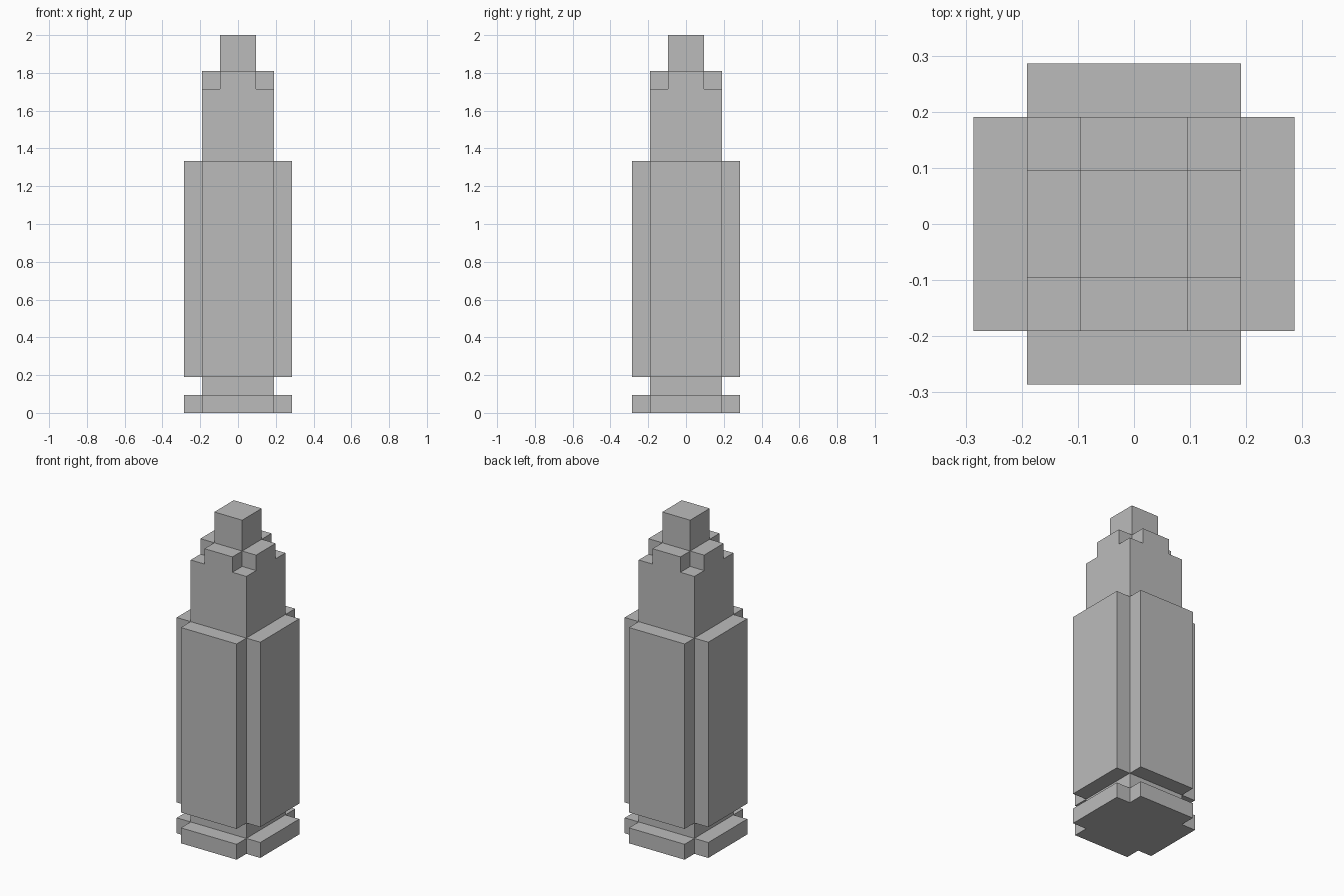
import bpy
import bmesh

cube = bpy.data.objects.get("Cube")
if cube:
    bpy.data.objects.remove(cube, do_unlink=True)

U = 2 / 21  # one block module

stone = bpy.data.materials.new("grey_stone")
stone.use_nodes = True
colour = (0.5, 0.5, 0.5, 1)
stone.diffuse_color = colour
stone.node_tree.nodes["Principled BSDF"].inputs["Base Color"].default_value = colour


def square(half):
    return [(-half, -half), (half, -half), (half, half), (-half, half)]


def cross(arm, half):
    """Plus-shaped outline: one notched corner turned four times."""
    corner = [(arm, -half), (arm, half), (half, half)]
    points = []
    for _ in range(4):
        points += corner
        corner = [(-y, x) for x, y in corner]
    return points


def tier(name, outline, bottom, top):
    """Extrude an outline given in modules between two heights."""
    bm = bmesh.new()
    base = bm.faces.new([bm.verts.new((x * U, y * U, bottom * U)) for x, y in outline])
    result = bmesh.ops.extrude_face_region(bm, geom=[base], use_keep_orig=True)
    raised = [g for g in result["geom"] if isinstance(g, bmesh.types.BMVert)]
    bmesh.ops.translate(bm, vec=(0, 0, (top - bottom) * U), verts=raised)
    bmesh.ops.recalc_face_normals(bm, faces=bm.faces)
    mesh = bpy.data.meshes.new(name)
    bm.to_mesh(mesh)
    bm.free()
    mesh.materials.append(stone)
    obj = bpy.data.objects.new(name, mesh)
    bpy.context.collection.objects.link(obj)


# Base and recessed neck
tier("base_plinth", cross(3, 2), 0, 1)
tier("recessed_neck", square(2), 1, 2)

# Main shaft with a projecting panel on each side
tier("main_shaft", cross(3, 2), 2, 14)

# Stepped crown
tier("upper_shaft", square(2), 14, 18)
tier("notched_crown", cross(2, 1), 18, 19)
tier("top_block", square(1), 19, 21)
